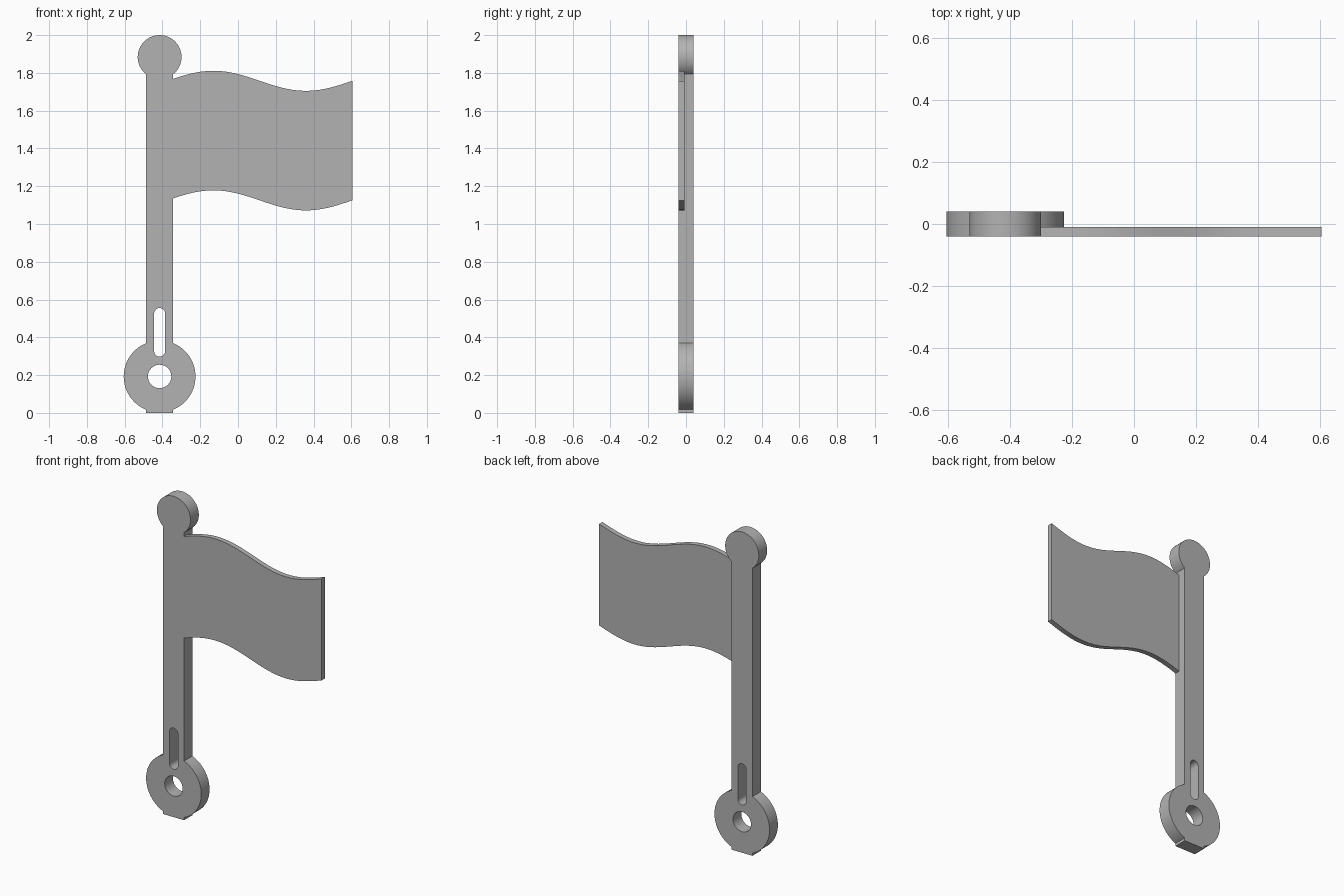
import bpy, bmesh
from math import sin, cos, pi, acos, asin
from mathutils import Matrix

if "Cube" in bpy.data.objects:
    bpy.data.objects.remove(bpy.data.objects["Cube"], do_unlink=True)

grey = bpy.data.materials.new("plain_grey")
grey.use_nodes = True
grey.diffuse_color = (0.45, 0.45, 0.45, 1)
grey.node_tree.nodes["Principled BSDF"].inputs["Base Color"].default_value = (0.45, 0.45, 0.45, 1)


def arc(cx, cz, r, start, end, n=48):
    """Points along an arc, angles in radians."""
    return [(cx + r * cos(start + (end - start) * i / n),
             cz + r * sin(start + (end - start) * i / n)) for i in range(n + 1)]


def plate(name, loops, y_front, y_back):
    """Extrude an x-z outline (inner loops become holes) between two depths."""
    curve = bpy.data.curves.new(name, "CURVE")
    curve.dimensions = "2D"
    curve.fill_mode = "BOTH"
    curve.extrude = (y_back - y_front) / 2
    for points in loops:
        spline = curve.splines.new("POLY")
        spline.points.add(len(points) - 1)
        for p, (x, z) in zip(spline.points, points):
            p.co = (x, z, 0, 1)
        spline.use_cyclic_u = True
    obj = bpy.data.objects.new(name, curve)
    bpy.context.collection.objects.link(obj)
    bpy.ops.object.select_all(action="DESELECT")
    obj.select_set(True)
    bpy.context.view_layer.objects.active = obj
    bpy.ops.object.convert(target="MESH")
    obj = bpy.context.object
    mesh = obj.data
    mesh.transform(Matrix.Translation((0, (y_front + y_back) / 2, 0)) @ Matrix.Rotation(pi / 2, 4, "X"))
    bm = bmesh.new()
    bm.from_mesh(mesh)
    bmesh.ops.remove_doubles(bm, verts=bm.verts, dist=0.0002)
    bmesh.ops.recalc_face_normals(bm, faces=bm.faces)
    bm.to_mesh(mesh)
    bm.free()
    mesh.materials.clear()
    mesh.materials.append(grey)
    bpy.ops.object.shade_smooth_by_angle(angle=pi / 6)
    return obj


# Shared dimensions
pole_x, pole_half = -0.415, 0.072
ring_z, ring_r = 0.193, 0.19
knob_z, knob_r = 1.884, 0.116
front, back = -0.041, 0.041

# Pole with round knob, base ring and flat foot, as one outline
ring_a = acos(pole_half / ring_r)
knob_a = asin(pole_half / knob_r)
outline = [(pole_x - pole_half, 0), (pole_x + pole_half, 0)]
outline += arc(pole_x, ring_z, ring_r, -ring_a, ring_a)
outline += arc(pole_x, knob_z, knob_r, -pi / 2 + knob_a, 1.5 * pi - knob_a, 64)
outline += arc(pole_x, ring_z, ring_r, pi - ring_a, pi + ring_a)

# Round hole and slot through the base
hole = arc(pole_x, ring_z, 0.062, 0, 2 * pi)[:-1]
slot_r = 0.029
slot = arc(pole_x, 0.555 - slot_r, slot_r, 0, pi, 16) + arc(pole_x, 0.298 + slot_r, slot_r, pi, 2 * pi, 16)
plate("flag_pole", [outline, hole, slot], front, back)

# Waving flag, thin and flush with the front of the pole
wave_start, wave_length = -0.375, 0.98
x0, x1, steps = pole_x + pole_half, 0.605, 64


def wave(base):
    xs = [x0 + (x1 - x0) * i / steps for i in range(steps + 1)]
    return [(x, base + 0.053 * sin(2 * pi * (x - wave_start) / wave_length)) for x in xs]


plate("flag_cloth", [wave(1.125) + wave(1.758)[::-1]], front, -0.009)
